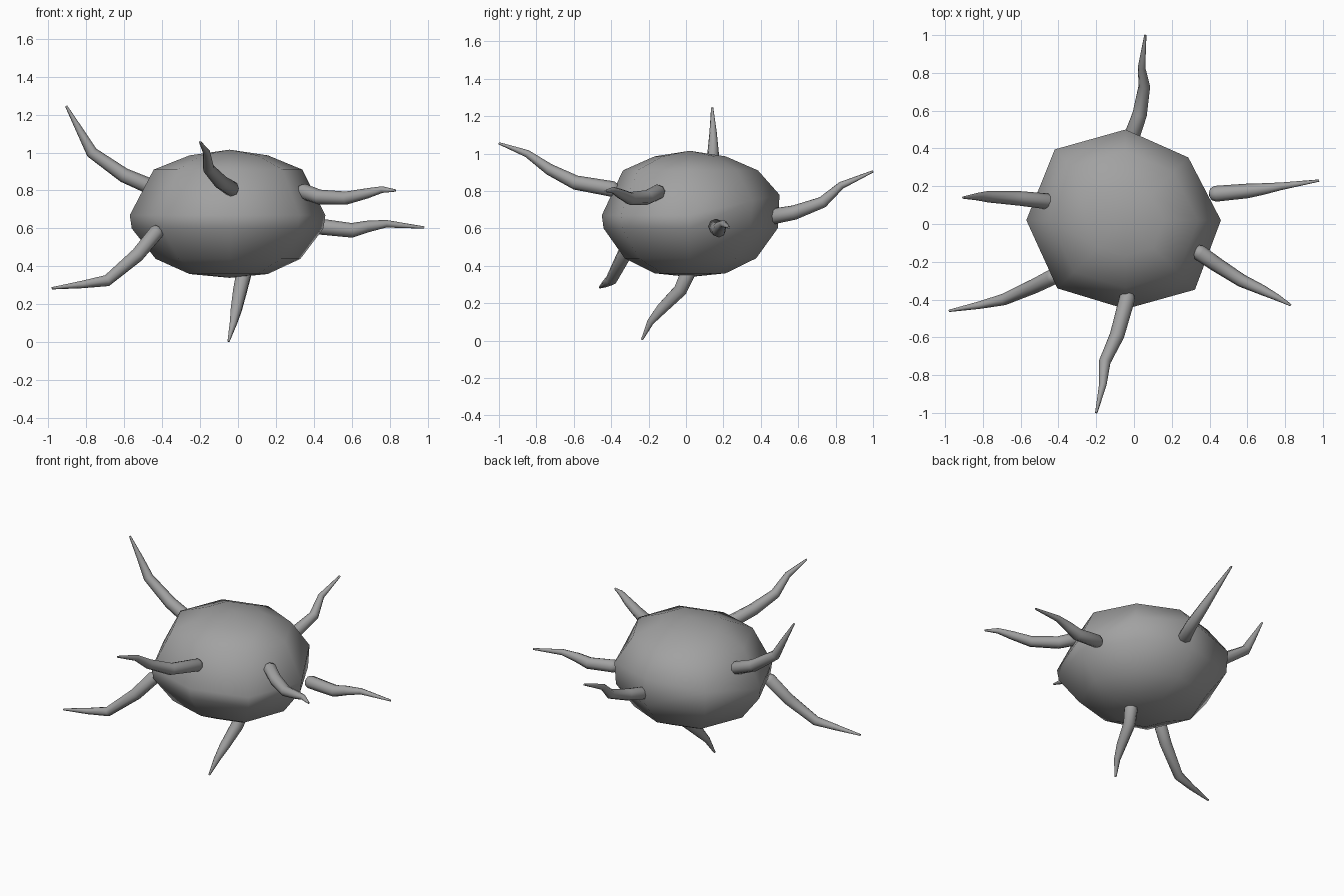
import bpy
import bmesh
from math import sin, cos, pi
from mathutils import Vector

cube = bpy.data.objects.get("Cube")
if cube:
    bpy.data.objects.remove(cube, do_unlink=True)

grey = bpy.data.materials.new("mid grey")
grey.use_nodes = True
grey.diffuse_color = (0.36, 0.36, 0.36, 1)
grey.node_tree.nodes["Principled BSDF"].inputs["Base Color"].default_value = grey.diffuse_color


def build_body():
    """Lumpy eight-sided ball, rings stacked from bottom to top."""
    centre = Vector((-0.045, 0.02, 0))
    lumps = [1.01, 0.94, 0.96, 1.06, 1.05, 1.02, 0.94, 1.04]
    # radius, height, lift of the back side
    profile = [(0.20, 0.36, 0), (0.37, 0.44, 0), (0.49, 0.60, 0),
               (0.50, 0.67, 0.11), (0.38, 0.91, 0), (0.20, 0.985, 0)]
    bm = bmesh.new()
    rings = []
    for radius, z, lift in profile:
        ring = []
        for i, lump in enumerate(lumps):
            a = 2 * pi * i / len(lumps)
            offset = Vector((cos(a) * radius * lump, sin(a) * radius * lump,
                             z + lift * max(0, sin(a))))
            ring.append(bm.verts.new(centre + offset))
        rings.append(ring)
    bottom = bm.verts.new(centre + Vector((0, 0, 0.34)))
    top = bm.verts.new(centre + Vector((0, 0, 1.015)))
    n = len(lumps)
    for i in range(n):
        j = (i + 1) % n
        bm.faces.new((bottom, rings[0][j], rings[0][i]))
        bm.faces.new((top, rings[-1][i], rings[-1][j]))
        for low, high in zip(rings, rings[1:]):
            bm.faces.new((low[i], low[j], high[j], high[i]))
    for f in bm.faces:
        f.smooth = True
    mesh = bpy.data.meshes.new("body")
    bm.to_mesh(mesh)
    bm.free()
    mesh.materials.append(grey)
    bpy.context.collection.objects.link(bpy.data.objects.new("body", mesh))


def build_tentacle(name, path, base=0.042, tip=0.006):
    """Tapered tube along a bent path, with a rounded root."""
    points = [Vector(p) for p in path]
    last = len(points) - 1
    radii = [base * (1 - (k / last) ** 1.7) + tip * (k / last) ** 1.7
             for k in range(last + 1)]
    root = (points[0] - points[1]).normalized()
    points = [points[0] + root * 0.032, points[0] + root * 0.022] + points
    radii = [base * 0.3, base * 0.75] + radii

    curve = bpy.data.curves.new(name, "CURVE")
    curve.dimensions = "3D"
    curve.bevel_depth = 1
    curve.bevel_resolution = 2
    curve.use_fill_caps = True
    spline = curve.splines.new("POLY")
    spline.points.add(len(points) - 1)
    for point, co, radius in zip(spline.points, points, radii):
        point.co = (*co, 1)
        point.radius = radius
    curve.materials.append(grey)
    obj = bpy.data.objects.new(name, curve)
    bpy.context.collection.objects.link(obj)
    bpy.ops.object.select_all(action="DESELECT")
    obj.select_set(True)
    bpy.context.view_layer.objects.active = obj
    bpy.ops.object.convert(target="MESH")
    bpy.ops.object.shade_smooth()


build_body()

# Tentacles, each from root to tip
tentacles = {
    "right_upper_tentacle": [(-.46, .12, .82), (-.6, .135, .88), (-.77, .145, 1),
                             (-.83, .145, 1.11), (-.905, .14, 1.245)],
    "right_lower_tentacle": [(-.43, -.28, .58), (-.53, -.33, .46), (-.69, -.4, .325),
                             (-.82, -.43, .305), (-.98, -.46, .285)],
    "bottom_tentacle": [(.03, .01, .36), (.01, -.03, .27), (-.01, -.13, .17),
                        (-.025, -.19, .1), (-.05, -.235, .005)],
    "front_tentacle": [(-.035, -.39, .81), (-.09, -.59, .845), (-.155, -.73, .915),
                       (-.165, -.85, 1), (-.2, -1, 1.055)],
    "left_front_tentacle": [(.345, -.15, .795), (.43, -.21, .765), (.57, -.3, .76),
                            (.68, -.35, .785), (.76, -.39, .805), (.83, -.43, .8)],
    "left_back_tentacle": [(.43, .16, .61), (.6, .175, .59), (.68, .185, .61),
                           (.78, .2, .625), (.98, .23, .605)],
    "back_tentacle": [(-.01, .47, .665), (.03, .58, .685), (.055, .73, .74),
                      (.04, .83, .83), (.06, 1, .905)],
}
for label, path in tentacles.items():
    build_tentacle(label, path)
